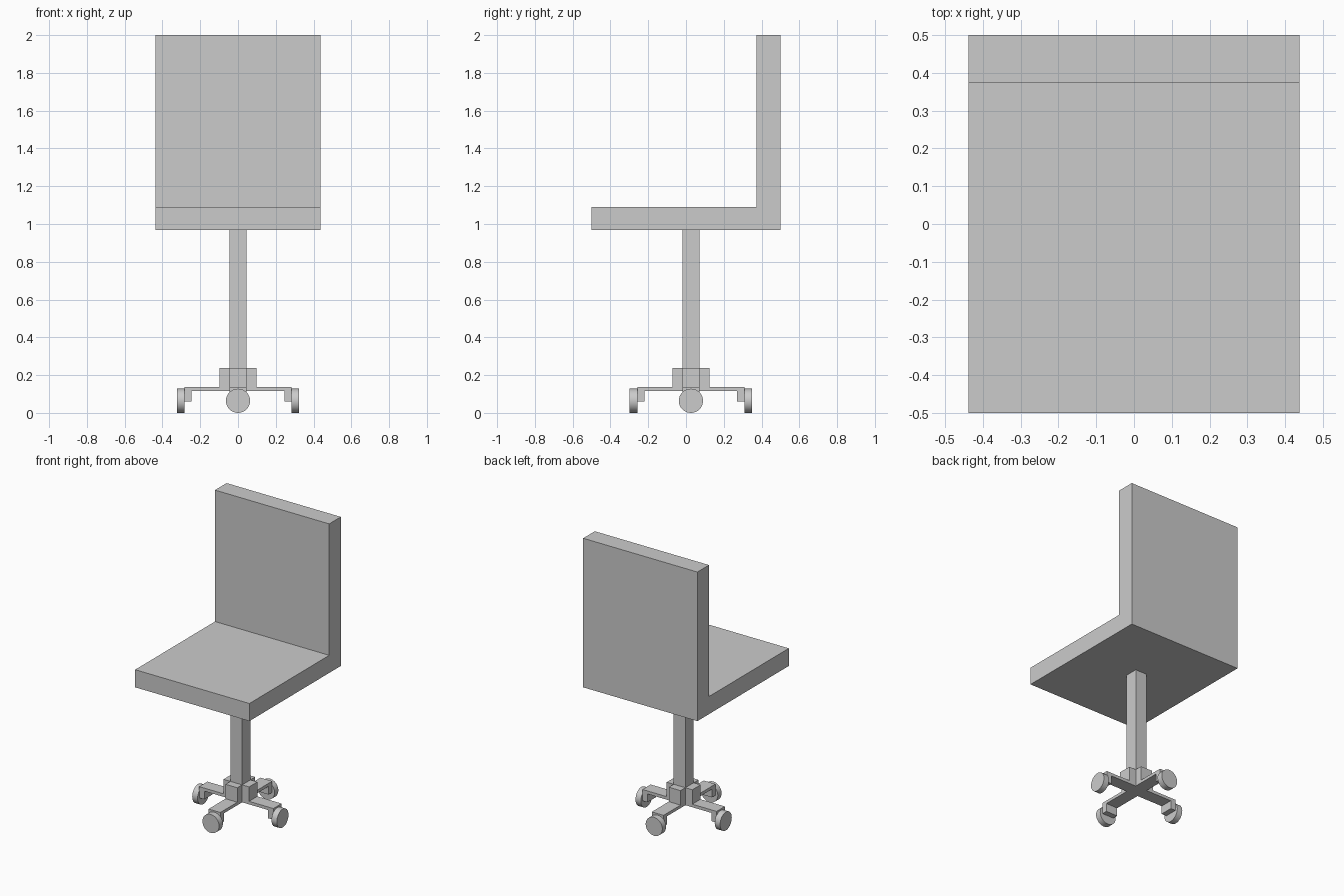
import bpy, bmesh, math
from mathutils import Matrix

if "Cube" in bpy.data.objects:
    bpy.data.objects.remove(bpy.data.objects["Cube"])

CY = 0.026  # y position of the pedestal axis


def add_object(name, bm, matrix=Matrix()):
    bmesh.ops.recalc_face_normals(bm, faces=bm.faces)
    mesh = bpy.data.meshes.new(name)
    bm.to_mesh(mesh)
    bm.free()
    mesh.transform(matrix)
    obj = bpy.data.objects.new(name, mesh)
    bpy.context.collection.objects.link(obj)
    return obj


def extrude_profile(name, points, half_width, matrix=Matrix()):
    """Extrude a closed (y, z) profile symmetrically along x."""
    bm = bmesh.new()
    face = bm.faces.new([bm.verts.new((-half_width, y, z)) for y, z in points])
    ext = bmesh.ops.extrude_face_region(bm, geom=[face])
    verts = [g for g in ext["geom"] if isinstance(g, bmesh.types.BMVert)]
    bmesh.ops.translate(bm, verts=verts, vec=(2 * half_width, 0, 0))
    return add_object(name, bm, matrix)


# Seat and backrest: one L-shaped slab
extrude_profile("seat_and_back", [(-0.5, 0.968), (0.5, 0.968), (0.5, 2.0),
                                  (0.373, 2.0), (0.373, 1.09), (-0.5, 1.09)], 0.4375)

# Square post
H = 0.045
extrude_profile("post", [(-H, 0.117), (H, 0.117), (H, 0.968), (-H, 0.968)], H,
                Matrix.Translation((0, CY, 0)))

# Four legs, each with hub block, flat arm, end tab and wheel
for i in range(4):
    place = Matrix.Translation((0, CY, 0)) @ Matrix.Rotation(i * math.pi / 2, 4, 'Z')
    extrude_profile(f"leg_{i + 1}", [(H, 0.117), (0.245, 0.117), (0.245, 0.06),
                                     (0.284, 0.06), (0.284, 0.138), (0.098, 0.138),
                                     (0.098, 0.238), (H, 0.238)], H, place)
    bm = bmesh.new()
    bmesh.ops.create_cone(bm, cap_ends=True, segments=32, radius1=0.064,
                          radius2=0.064, depth=0.041)
    spin = Matrix.Translation((0, 0.3035, 0.064)) @ Matrix.Rotation(math.pi / 2, 4, 'X')
    wheel = add_object(f"wheel_{i + 1}", bm, place @ spin)
    bpy.ops.object.select_all(action='DESELECT')
    wheel.select_set(True)
    bpy.context.view_layer.objects.active = wheel
    bpy.ops.object.shade_smooth_by_angle(angle=math.radians(30))
